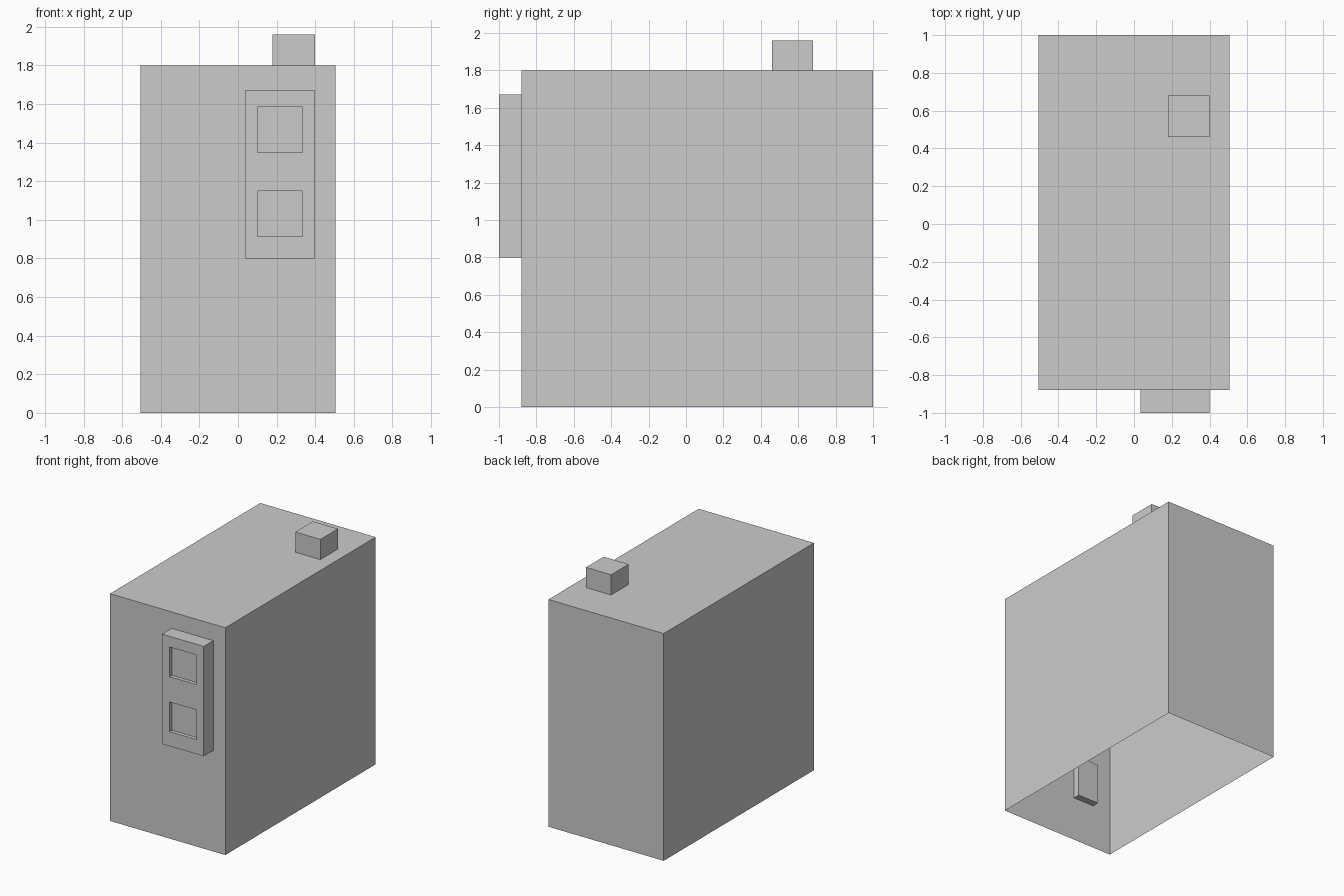
import bpy, bmesh

if "Cube" in bpy.data.objects:
    bpy.data.objects.remove(bpy.data.objects["Cube"])


def box(name, x, y, z, open_bottom=False):
    """Axis-aligned box from (min, max) ranges, optionally without its floor."""
    bm = bmesh.new()
    bmesh.ops.create_cube(bm, size=1)
    for v in bm.verts:
        v.co = [r[0] if c < 0 else r[1] for c, r in zip(v.co, (x, y, z))]
    bm.normal_update()
    if open_bottom:
        floor = [f for f in bm.faces if f.normal.z < -0.9]
        bmesh.ops.delete(bm, geom=floor, context='FACES_ONLY')
    mesh = bpy.data.meshes.new(name)
    bm.to_mesh(mesh)
    bm.free()
    obj = bpy.data.objects.new(name, mesh)
    bpy.context.collection.objects.link(obj)
    return obj


# Hollow body, open underneath
box("body_shell", (-0.505, 0.505), (-0.88, 1.0), (0, 1.8), open_bottom=True)

# Small block on the roof
box("roof_block", (0.18, 0.4), (0.46, 0.68), (1.8, 1.96))

# Front panel with two shallow square recesses
panel = box("front_panel", (0.035, 0.4), (-1.0, -0.88), (0.8, 1.67))
for label, z0 in (("lower", 0.915), ("upper", 1.35)):
    cutter = box(label + "_recess_cutter", (0.1, 0.335), (-1.1, -0.97), (z0, z0 + 0.235))
    cutter.hide_render = True
    cutter.hide_set(True)
    mod = panel.modifiers.new(label + "_recess", 'BOOLEAN')
    mod.operation = 'DIFFERENCE'
    mod.solver = 'EXACT'
    mod.object = cutter

# Plate on the inside of the front wall
box("inner_plate", (-0.345, -0.16), (-0.88, -0.825), (0.355, 0.68))
